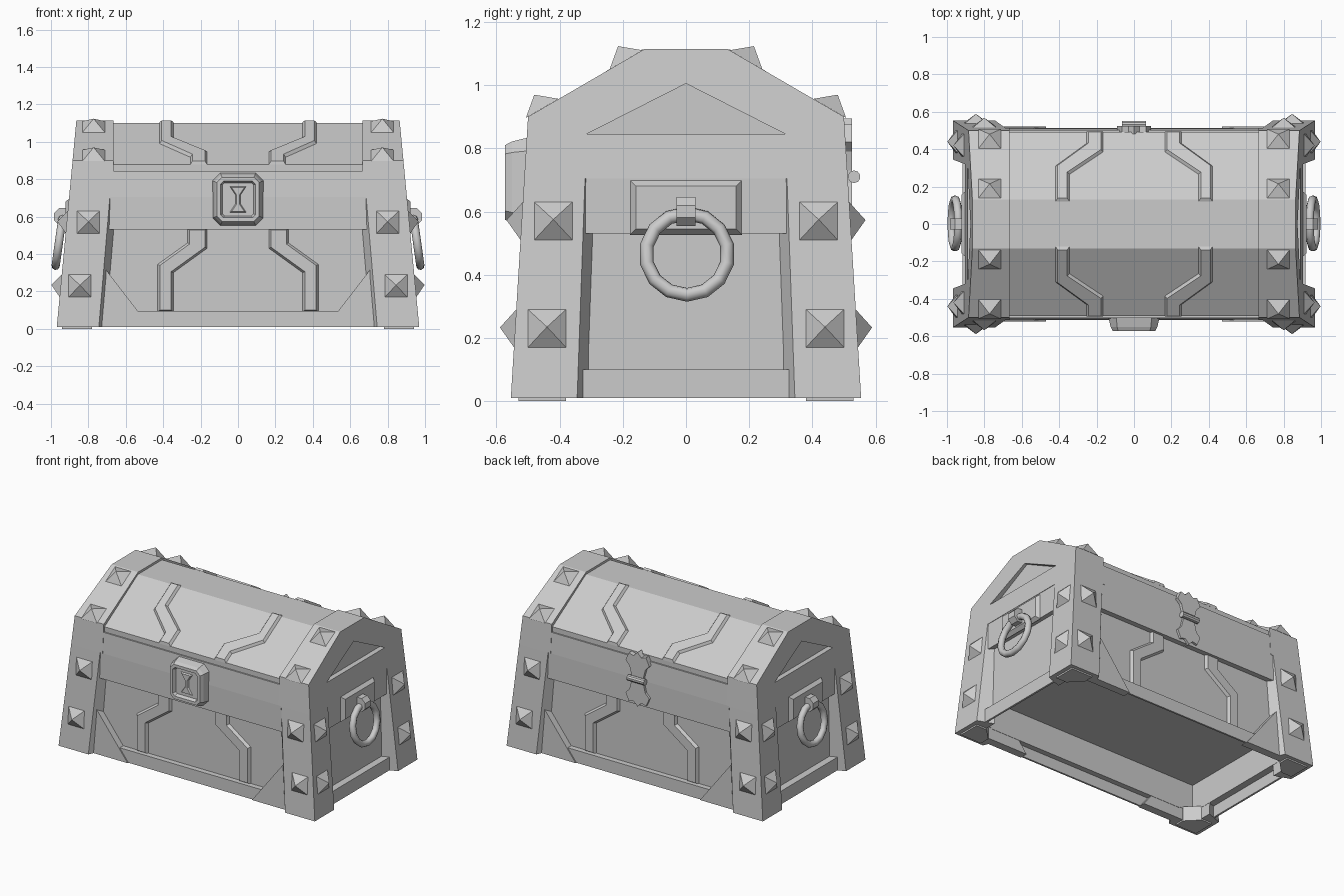
import bpy, bmesh, math
from mathutils import Vector, Matrix

cube = bpy.data.objects.get("Cube")
if cube:
    bpy.data.objects.remove(cube)

GREY = (0.6, 0.6, 0.6, 1)
grey = bpy.data.materials.new("plain_grey")
grey.use_nodes = True
grey.diffuse_color = GREY
grey.node_tree.nodes["Principled BSDF"].inputs["Base Color"].default_value = GREY


def finish(name, bm, mirror="", recalc=True):
    if recalc:
        bmesh.ops.recalc_face_normals(bm, faces=bm.faces)
    mesh = bpy.data.meshes.new(name)
    bm.to_mesh(mesh)
    bm.free()
    mesh.materials.append(grey)
    ob = bpy.data.objects.new(name, mesh)
    bpy.context.collection.objects.link(ob)
    if mirror:
        mod = ob.modifiers.new("mirror", "MIRROR")
        mod.use_axis = [a in mirror for a in "XYZ"]
        mod.use_mirror_merge = False
    return ob


def loft(name, rings, mirror=""):
    """Closed solid through rings with equal point counts."""
    bm = bmesh.new()
    vs = [[bm.verts.new(p) for p in ring] for ring in rings]
    for a, b in zip(vs, vs[1:]):
        for i in range(len(a)):
            j = (i + 1) % len(a)
            bm.faces.new((a[i], a[j], b[j], b[i]))
    bm.faces.new(vs[0])
    bm.faces.new(vs[-1])
    return finish(name, bm, mirror)


def box(name, x, y, z, mirror=""):
    return loft(name, [[(x[0], y[0], h), (x[1], y[0], h), (x[1], y[1], h), (x[0], y[1], h)]
                       for h in z], mirror)


def raised(name, points, out, steps, mirror=""):
    """Plate grown from an outline by (inset, height) steps along out."""
    bm = bmesh.new()
    face = bm.faces.new([bm.verts.new(p) for p in points])
    face.normal_update()
    if face.normal.dot(Vector(out)) < 0:
        face.normal_flip()
    for inset, height in steps:
        bmesh.ops.inset_individual(bm, faces=[face], thickness=inset, depth=height,
                                   use_even_offset=True)
    return finish(name, bm, mirror, recalc=False)


def cone(name, at, normal, sides, r1, r2, depth, spin=0, mirror=""):
    bm = bmesh.new()
    turn = Vector(normal).to_track_quat("Z", "Y").to_matrix().to_4x4()
    place = Matrix.Translation(at) @ turn @ Matrix.Rotation(spin, 4, "Z")
    bmesh.ops.create_cone(bm, cap_ends=True, segments=sides, radius1=r1, radius2=r2,
                          depth=depth, matrix=place @ Matrix.Translation((0, 0, depth / 2)))
    return finish(name, bm, mirror)


# Flared outer surfaces of the chest
def side_x(z):
    return 0.97 - 0.095 * z


def front_y(z):
    return 0.555 - 0.061 * z


def lid_z(y):
    return 1.1 - (abs(y) - 0.13) * 0.608


# Corner posts and feet
def post_ring(z):
    x, y = side_x(z), front_y(z)
    xi, yi = 0.745 - 0.085 * z, 0.345 - 0.036 * z
    return [(x, y, z), (xi, y, z), (xi - 0.04, 0.465, z), (0.86, 0.465, z),
            (0.86, yi - 0.04, z), (x, yi, z)]


loft("corner_post", [post_ring(0.01), post_ring(0.705)], "XY")
loft("corner_foot", [[(0.94, 0.53, z), (0.78, 0.53, z), (0.78, 0.46, z), (0.86, 0.38, z),
                      (0.94, 0.38, z)] for z in (0, 0.1)], "XY")

# Thin walls with a raised floor inside
box("long_wall", (-0.87, 0.87), (0.463, 0.475), (0.09, 0.54), "Y")
box("end_wall", (0.858, 0.87), (-0.465, 0.465), (0.09, 0.54), "X")
box("inner_floor", (-0.86, 0.86), (-0.464, 0.464), (0.28, 0.6))

# Hollow skirting boards
box("long_skirting", (-0.75, 0.75), (0.5, 0.512), (0.01, 0.095), "Y")
box("long_skirting_top", (-0.75, 0.75), (0.463, 0.505), (0.085, 0.095), "Y")
box("end_skirting", (0.905, 0.918), (-0.35, 0.35), (0.01, 0.1), "X")
box("end_skirting_top", (0.858, 0.91), (-0.35, 0.35), (0.088, 0.1), "X")
loft("corner_gusset", [[(0.47, y, 0.01), (0.74, y, 0.01), (0.74, y, 0.36)]
                       for y in (0.465, 0.52)], "XY")

# Rim around the body
rim = []
for z in (0.53, 0.705, 0.845):
    x, y = side_x(max(z, 0.705)) - 0.003, front_y(max(z, 0.705)) - 0.002
    rim.append([(-x, -y, z), (x, -y, z), (x, y, z), (-x, y, z)])
loft("rim", rim)

# Arched end bands with a triangular recess
arch = [(front_y(0.705), 0.705), (0.5, 0.9), (0.13, 1.115)]
arch += [(-y, z) for y, z in reversed(arch)]
band = loft("end_band", [[(0.665, y, z) for y, z in arch],
                         [(side_x(z), y, z) for y, z in arch]])
cutter = loft("recess_cutter", [[(x, -0.315, 0.845), (x, 0.315, 0.845), (x, 0, 1.005)]
                                for x in (0.855, 1)])
cutter.hide_render = True
cutter.hide_viewport = True
cut = band.modifiers.new("recess", "BOOLEAN")
cut.operation, cut.solver, cut.object = "DIFFERENCE", "EXACT", cutter
band.modifiers.new("mirror", "MIRROR").use_axis = [True, False, False]

# Lid
roof = [(0.492, 0.84), (0.492, lid_z(0.492)), (0.13, 1.1)]
roof += [(-y, z) for y, z in reversed(roof)]
loft("lid", [[(x, y, z) for y, z in roof] for x in (-0.67, 0.67)])

# Bent trim strips on the lid and on the long walls
lid_strip = [(0.42, 0.12), (0.42, 0.31), (0.255, 0.43), (0.255, 0.495),
             (0.165, 0.495), (0.165, 0.385), (0.345, 0.265), (0.345, 0.12)]
raised("lid_trim", [(x, -y, lid_z(y)) for x, y in lid_strip], (0, -0.5, 0.8),
       [(0.012, 0.016)], "XY")
wall_strip = [(0.27, 0.54), (0.27, 0.46), (0.43, 0.345), (0.43, 0.09),
              (0.345, 0.09), (0.345, 0.3), (0.165, 0.43), (0.165, 0.54)]
raised("wall_trim", [(x, -0.474, z) for x, z in wall_strip], (0, -1, 0),
       [(0.012, 0.02)], "XY")

# Pyramid studs
R = 0.06 * math.sqrt(2)
for y in (0.19, 0.455):
    z = 1.115 - (y - 0.13) * 0.58
    cone("band_stud", (0.772, y, z), (0, 0.5, 0.86), 4, R, 0, 0.05, math.pi / 4, "XY")
for z, x, y in ((0.57, 0.8, 0.42), (0.23, 0.845, 0.44)):
    cone("front_stud", (x, front_y(z), z), (0, 1, 0.061), 4, R, 0, 0.048, math.pi / 4, "XY")
    cone("end_stud", (side_x(z), y, z), (1, 0, 0.095), 4, R, 0, 0.05, math.pi / 4, "XY")

# Front latch: eight-sided frame with an hourglass inlay
octagon = [(0.137, 0.1), (0.095, 0.142), (-0.095, 0.142), (-0.137, 0.1),
           (-0.137, -0.1), (-0.095, -0.142), (0.095, -0.142), (0.137, -0.1)]
raised("latch", [(x, -0.5, 0.692 + z) for x, z in octagon], (0, -1, 0),
       [(0.012, 0.05), (0.012, 0.023), (0.02, 0), (0.01, -0.022)])
glass = [(0.045, 0.07), (0.015, 0.025), (0.015, -0.025), (0.045, -0.07)]
glass += [(-x, z) for x, z in reversed(glass)]
raised("latch_inlay", [(x, -0.55, 0.692 + z) for x, z in glass], (0, -1, 0), [(0.006, 0.012)])

# Rear hinge: bow-tie plate and pin
wing = [(0.045, 0.02), (0.06, 0.08), (0.09, 0.11), (0.065, 0.165), (0.03, 0.155), (0, 0.185)]
right = [(x, -z) for x, z in reversed(wing)] + wing
hinge = right + [(-x, z) for x, z in reversed(right[1:-1])]
loft("hinge_plate", [[(x, y, 0.71 + z) for x, z in hinge] for y in (0.48, 0.525)])
cone("hinge_pin", (-0.065, 0.532, 0.71), (1, 0, 0), 10, 0.02, 0.02, 0.13)

# Ring handles with mounting plate and lug
plate = [(-0.178, 0.525), (0.178, 0.525), (0.178, 0.7), (-0.178, 0.7)]
raised("handle_plate", [(0.898, y, z) for y, z in plate], (1, 0, 0), [(0.02, 0.024)], "X")
cone("handle_lug", (0.937, -0.03, 0.6), (0, 1, 0), 8, 0.05, 0.05, 0.06, math.pi / 8, "X")
for s in (1, -1):
    bpy.ops.mesh.primitive_torus_add(
        location=(s * 0.957, 0.003, 0.465), rotation=(0, s * math.radians(82), 0),
        major_segments=14, minor_segments=8, major_radius=0.13, minor_radius=0.022)
    ring = bpy.context.object
    ring.name = "ring_handle"
    ring.data.materials.append(grey)
    bpy.ops.object.shade_smooth_by_angle(angle=math.radians(50))
